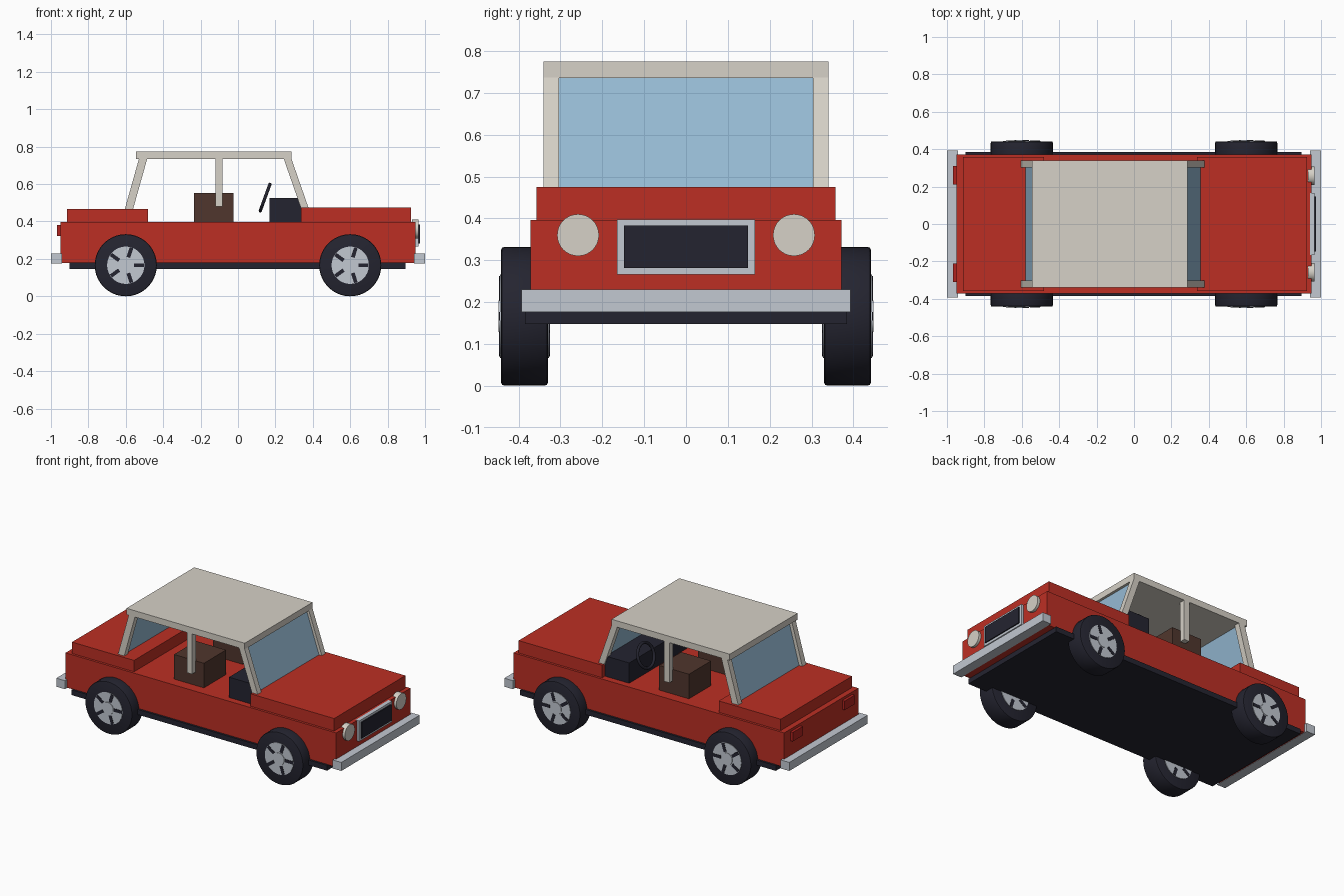
import bpy, bmesh, math
from mathutils import Matrix, Vector

cube = bpy.data.objects.get("Cube")
if cube:
    bpy.data.objects.remove(cube, do_unlink=True)


def material(name, r, g, b):
    """Flat material from display values 0-255."""
    col = [((v / 255 + 0.055) / 1.055) ** 2.4 for v in (r, g, b)] + [1]
    m = bpy.data.materials.new(name)
    m.use_nodes = True
    m.diffuse_color = col
    bsdf = m.node_tree.nodes["Principled BSDF"]
    bsdf.inputs["Base Color"].default_value = col
    return m


RED = material("red paint", 188, 47, 36)
LAMP_RED = material("tail lamp red", 176, 34, 30)
CREAM = material("cream", 214, 209, 199)
SILVER = material("silver", 194, 200, 209)
BLACK = material("black rubber", 36, 36, 48)
BROWN = material("brown leather", 80, 54, 45)
GLASS = material("blue glass", 150, 186, 212)


def finish(name, bm, mat, smooth=False):
    bmesh.ops.recalc_face_normals(bm, faces=bm.faces)
    mesh = bpy.data.meshes.new(name)
    bm.to_mesh(mesh)
    bm.free()
    mesh.materials.append(mat)
    ob = bpy.data.objects.new(name, mesh)
    bpy.context.collection.objects.link(ob)
    if smooth:
        bpy.ops.object.select_all(action='DESELECT')
        ob.select_set(True)
        bpy.context.view_layer.objects.active = ob
        bpy.ops.object.shade_smooth_by_angle(angle=math.radians(35))
    return ob


def box(name, mat, x, y, z, lean=0):
    """Box from ranges; lean shifts the top along x."""
    bm = bmesh.new()
    bmesh.ops.create_cube(bm, size=1)
    for v in bm.verts:
        top = v.co.z > 0
        v.co = [r[0] + (c + 0.5) * (r[1] - r[0]) for c, r in zip(v.co, (x, y, z))]
        v.co.x += lean * top
    return finish(name, bm, mat)


def cylinder(name, mat, radius, start, end, axis, at, sides=32, bevel=0):
    """Cylinder along x or y between two values of that axis."""
    bm = bmesh.new()
    bmesh.ops.create_cone(bm, cap_ends=True, segments=sides, radius1=radius,
                          radius2=radius, depth=abs(end - start))
    if bevel:
        rims = [e for e in bm.edges if abs(e.verts[0].co.z - e.verts[1].co.z) < 1e-5]
        bmesh.ops.bevel(bm, geom=rims, offset=bevel, segments=2, affect='EDGES', profile=0.5)
    pos = Vector(at)
    pos["xyz".index(axis)] = (start + end) / 2
    turn = Matrix.Rotation(math.pi / 2, 4, 'Y' if axis == 'x' else 'X')
    bm.transform(Matrix.Translation(pos) @ turn)
    return finish(name, bm, mat, True)


def wheel(name, x, side):
    z = 0.166
    at = (x, 0, z)
    cylinder(name + "_tyre", BLACK, z, side * 0.33, side * 0.442, 'y', at, 40, 0.008)
    cylinder(name + "_rim", SILVER, 0.1, side * 0.327, side * 0.445, 'y', at)
    # Five radial slots on both faces of the rim
    bm = bmesh.new()
    for face in (0.327, 0.445):
        for i in range(5):
            m = (Matrix.Translation((x, side * face, z))
                 @ Matrix.Rotation(i * math.tau / 5, 4, 'Y')
                 @ Matrix.Translation((0.071, 0, 0))
                 @ Matrix.Diagonal((0.054, 0.004, 0.02, 1)))
            bmesh.ops.create_cube(bm, size=1, matrix=m)
    finish(name + "_slots", bm, BLACK)
    cylinder(name + "_hub_cap", SILVER, 0.038, side * 0.44, side * 0.448, 'y', at, 24)


# Body
box("chassis", BLACK, (-0.9, 0.895), (-0.385, 0.385), (0.147, 0.18))
box("body", RED, (-0.95, 0.95), (-0.372, 0.372), (0.178, 0.396))
box("bonnet", RED, (0.338, 0.925), (-0.357, 0.357), (0.39, 0.475))
box("boot_lid", RED, (-0.915, -0.48), (-0.357, 0.357), (0.39, 0.468))
for name, s in (("front", 1), ("rear", -1)):
    box(name + "_bumper", SILVER, sorted((s * 0.94, s)), (-0.393, 0.393), (0.176, 0.23))

# Roof, pillars and glass
box("roof", CREAM, (-0.545, 0.285), (-0.34, 0.34), (0.735, 0.775))
box("windscreen", GLASS, (0.35, 0.358), (-0.304, 0.304), (0.47, 0.737), -0.09)
box("rear_window", GLASS, (-0.583, -0.575), (-0.304, 0.304), (0.462, 0.737), 0.075)

# Parts mirrored left and right
for label, s in (("left", 1), ("right", -1)):
    post = sorted((s * 0.303, s * 0.34))
    box(label + "_front_pillar", CREAM, (0.337, 0.378), post, (0.47, 0.737), -0.093)
    box(label + "_middle_pillar", CREAM, (-0.121, -0.084), post, (0.48, 0.737))
    box(label + "_rear_pillar", CREAM, (-0.606, -0.562), post, (0.463, 0.737), 0.077)
    box(label + "_seat", BROWN, (-0.235, -0.025), sorted((s * 0.084, s * 0.306)), (0.39, 0.552))
    cylinder(label + "_headlight", CREAM, 0.05, 0.93, 0.966, 'x', (0, s * 0.258, 0.36))
    box(label + "_tail_light", LAMP_RED, (-0.967, -0.94), sorted((s * 0.21, s * 0.31)), (0.323, 0.38))
    wheel(label + "_front_wheel", 0.6, s)
    wheel(label + "_rear_wheel", -0.6, s)

# Grille
box("grille_frame", SILVER, (0.94, 0.966), (-0.165, 0.165), (0.266, 0.397))
box("grille", BLACK, (0.955, 0.973), (-0.148, 0.148), (0.281, 0.383))

# Dashboard and steering wheel
box("dashboard", BLACK, (0.168, 0.338), (-0.33, 0.33), (0.39, 0.525))
bpy.ops.mesh.primitive_torus_add(major_radius=0.075, minor_radius=0.009, major_segments=32,
                                 minor_segments=10, location=(0.145, 0.195, 0.528),
                                 rotation=(0, math.radians(110), 0))
ring = bpy.context.object
ring.name = "steering_wheel"
ring.data.materials.append(BLACK)
bpy.ops.object.shade_smooth_by_angle(angle=math.radians(60))
